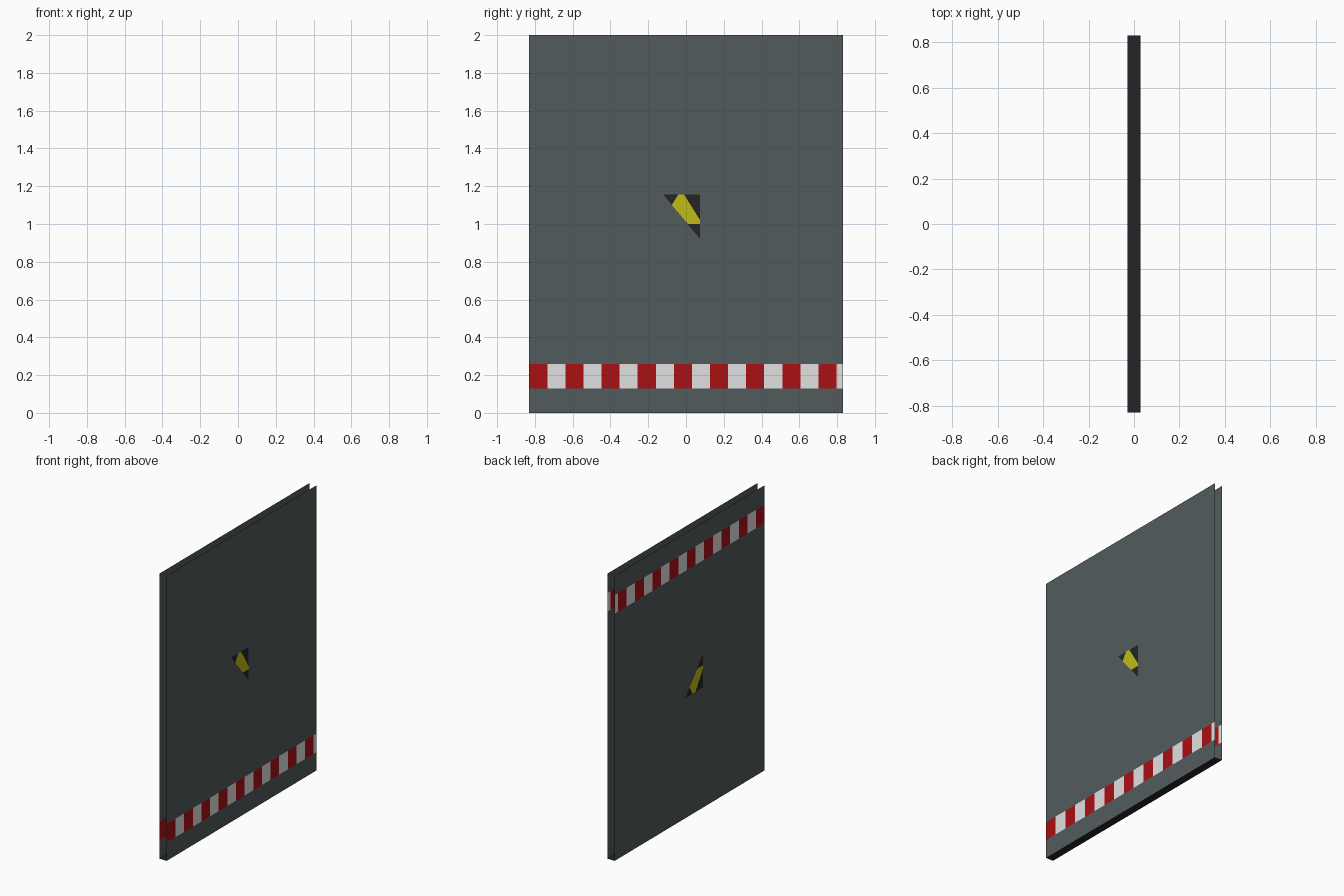
import bpy

if "Cube" in bpy.data.objects:
    bpy.data.objects.remove(bpy.data.objects["Cube"])

W, H, D = 0.83, 2.0, 0.028      # half width, height, half depth
STEP = 0.0957                   # stripe width
GAP = 0.0015                    # lift of painted plates


def material(name, color):
    m = bpy.data.materials.new(name)
    m.diffuse_color = (*color, 1)
    m.use_nodes = True
    m.node_tree.nodes["Principled BSDF"].inputs["Base Color"].default_value = m.diffuse_color
    return m


GREY = material("slate grey", (0.085, 0.105, 0.11))
BLACK = material("black", (0.018, 0.018, 0.019))
RED = material("red", (0.40, 0.005, 0.007))
WHITE = material("white", (0.75, 0.75, 0.75))
YELLOW = material("yellow", (0.52, 0.50, 0.008))


def sheet(name, polys, mats, index=lambda i: 0):
    """Flat open polygons, coloured by a rule on the face number."""
    verts, faces = [], []
    for p in polys:
        faces.append(range(len(verts), len(verts) + len(p)))
        verts += p
    me = bpy.data.meshes.new(name)
    me.from_pydata(verts, [], [list(f) for f in faces])
    for m in mats:
        me.materials.append(m)
    for f in me.polygons:
        f.material_index = index(f.index)
    ob = bpy.data.objects.new(name, me)
    bpy.context.collection.objects.link(ob)
    return ob


def upright(x, pts, side=1):
    """(y, z) outline to a polygon at x, wound to face +x or -x."""
    p = [(x, y, z) for y, z in pts]
    return p if side > 0 else p[::-1]


def rect(y0, y1, z0, z1):
    return [(y0, z0), (y1, z0), (y1, z1), (y0, z1)]


# Warning sign: black corner triangle with a yellow slash
TRIANGLE = [(0.075, 0.92), (0.075, 1.155), (-0.12, 1.155)]
SLASH = [(0.01, 1.0), (0.075, 1.0), (0.075, 1.02), (-0.01, 1.155),
         (-0.042, 1.155), (-0.075, 1.10)]


def turn(pts):
    """The sign is upside down on the rear faces."""
    return [(-y - 0.07, 2.0 - z) for y, z in pts]


for label, x in (("right", D), ("left", -D)):
    # Panel
    side = 1 if x > 0 else -1
    sheet(label + "_panel", [upright(x, rect(-W, W, 0, H), side)], [GREY])
    # Striped band: low on faces toward +x, high on faces toward -x
    for face, s, z0 in (("low", 1, 0.13), ("high", -1, 1.735)):
        stripes = []
        y = -W
        while y < W - 0.001:
            stripes.append(upright(x + s * GAP, rect(y, min(y + STEP, W), z0, z0 + 0.13), s))
            y += STEP
        sheet(f"{label}_{face}_stripes", stripes, [RED, WHITE], lambda i: i % 2)
    # Sign plates on the outer faces
    fix = (lambda p: p) if side > 0 else turn
    sheet(label + "_sign", [upright(x + side * GAP, fix(TRIANGLE), side)], [BLACK])
    sheet(label + "_sign_slash", [upright(x + side * GAP * 2, fix(SLASH), side)], [YELLOW])

# Bottom edge strip; top and ends stay open
sheet("bottom_edge", [[(-D, -W, 0), (-D, W, 0), (D, W, 0), (D, -W, 0)]], [BLACK])
